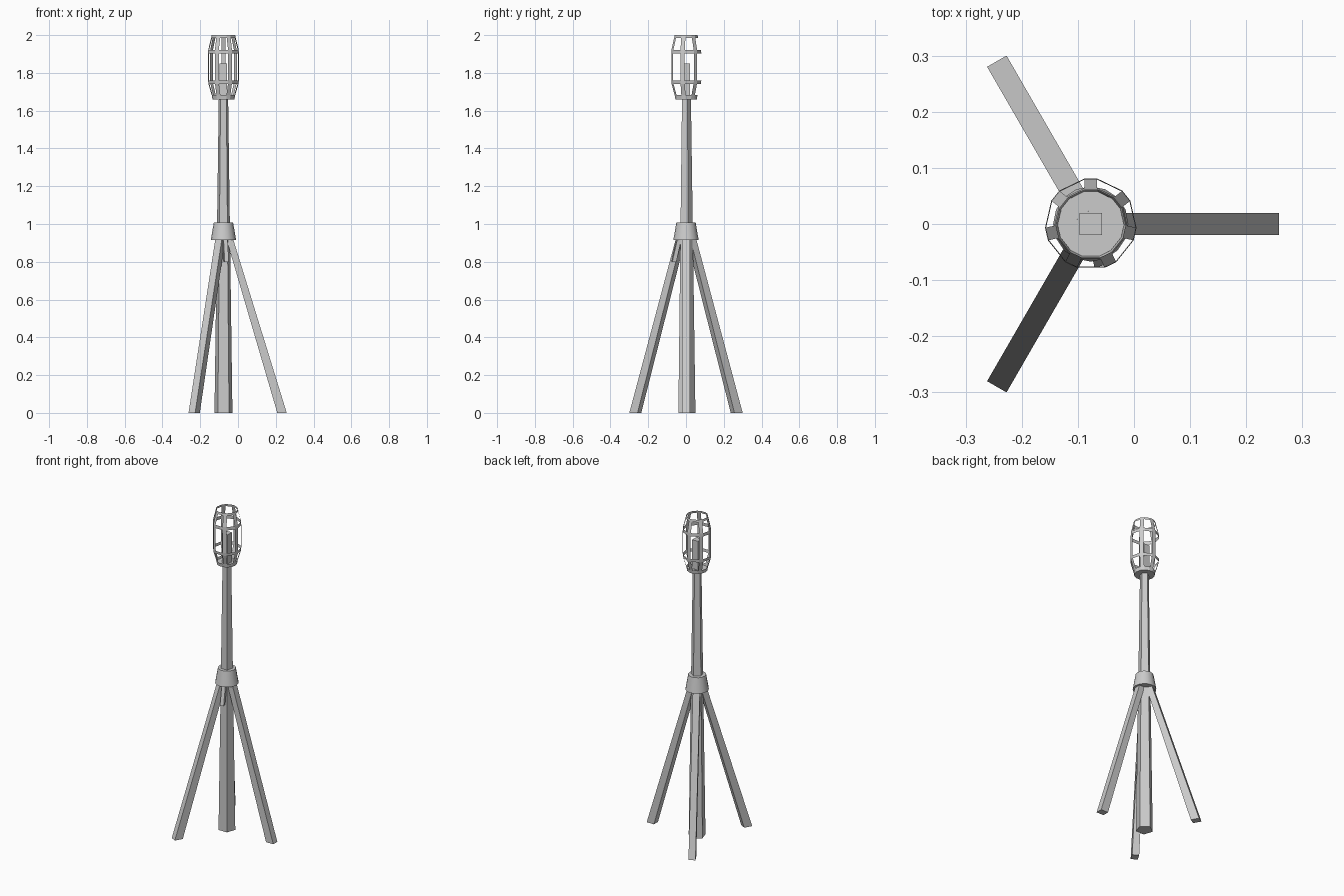
import bpy, bmesh, math
from mathutils import Vector, Matrix

cube = bpy.data.objects.get("Cube")
if cube:
    bpy.data.objects.remove(cube, do_unlink=True)

AXIS_X = -0.077

grey = bpy.data.materials.new("plain grey")
grey.use_nodes = True
grey.diffuse_color = (0.6, 0.6, 0.6, 1)
grey.node_tree.nodes["Principled BSDF"].inputs["Base Color"].default_value = (0.6, 0.6, 0.6, 1)


def loft(name, rings, caps=True, keep=lambda row, side: True, smooth=False):
    """Skin a stack of equal-sized rings; keep() can leave openings."""
    bm = bmesh.new()
    rows = [[bm.verts.new(p) for p in ring] for ring in rings]
    n = len(rows[0])
    for r in range(len(rows) - 1):
        for i in range(n):
            if keep(r, i):
                j = (i + 1) % n
                bm.faces.new((rows[r][i], rows[r][j], rows[r + 1][j], rows[r + 1][i]))
    if caps:
        bm.faces.new(rows[0][::-1])
        bm.faces.new(rows[-1])
        bmesh.ops.recalc_face_normals(bm, faces=bm.faces)
    mesh = bpy.data.meshes.new(name)
    bm.to_mesh(mesh)
    bm.free()
    mesh.materials.append(grey)
    obj = bpy.data.objects.new(name, mesh)
    obj.location.x = AXIS_X
    bpy.context.collection.objects.link(obj)
    if smooth:
        bpy.ops.object.select_all(action='DESELECT')
        obj.select_set(True)
        bpy.context.view_layer.objects.active = obj
        bpy.ops.object.shade_smooth_by_angle(angle=math.radians(40))
    return obj


def polygon(sides, radius, z, start=math.pi / 2):
    return [Vector((radius * math.cos(start + math.tau * i / sides),
                    radius * math.sin(start + math.tau * i / sides), z))
            for i in range(sides)]


def bar_section(inner, outer, half, z, angle):
    """Rectangle lying at height z, pointing outward at the given angle."""
    turn = Matrix.Rotation(math.radians(angle), 3, 'Z')
    return [turn @ Vector(p) for p in ((inner, -half, z), (outer, -half, z),
                                       (outer, half, z), (inner, half, z))]


# Five-sided tapered pole
loft("pole", [polygon(5, 0.05, 0), polygon(5, 0.026, 1.67)])

# Collar gripping the legs
loft("collar", [polygon(16, 0.067, 0.915), polygon(16, 0.051, 1.008)], smooth=True)

# Three splayed legs
for name, angle in (("left_leg", 0), ("back_leg", 120), ("front_leg", 240)):
    loft(name, [bar_section(0.285, 0.335, 0.02, 0, angle),
                bar_section(0.007, 0.042, 0.02, 0.95, angle)])

# Small peg hanging under the collar
loft("peg", [bar_section(0.055, 0.077, 0.011, 0.8, -77),
             bar_section(0.02, 0.042, 0.011, 0.95, -77)])


# Basket of seven flat ribs joined by four bands
def basket_ring(radius, z, half=0.0115):
    ring = []
    for k in range(7):
        a = math.pi / 2 + math.tau * k / 7
        out = Vector((math.cos(a), math.sin(a), 0))
        side = Vector((-math.sin(a), math.cos(a), 0))
        for s in (-half, half):
            ring.append(out * radius + side * s + Vector((0, 0, z)))
    return ring


profile = [(0.058, 1.665), (0.061, 1.682), (0.079, 1.742), (0.081, 1.76),
           (0.081, 1.902), (0.08, 1.922), (0.064, 1.986), (0.061, 2.0)]
loft("basket", [basket_ring(r, z) for r, z in profile], caps=False,
     keep=lambda row, side: row % 2 == 0 or side % 2 == 0)
loft("basket_floor", [basket_ring(0.057, 1.66), basket_ring(0.058, 1.668)])

# Square candle block inside the basket
loft("candle", [bar_section(-0.02, 0.02, 0.02, z, 0) for z in (1.665, 1.85)])
